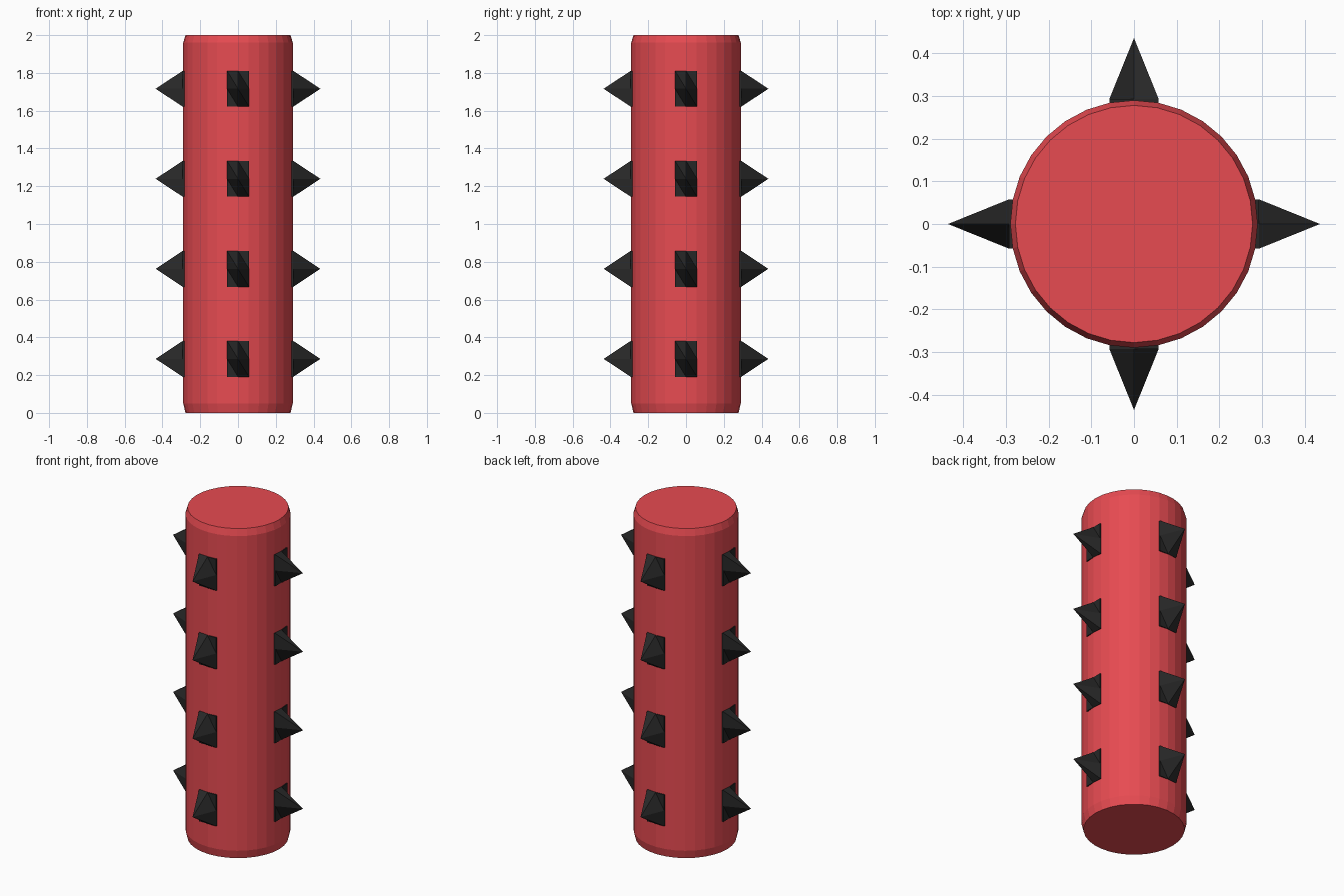
import bpy, bmesh
from math import pi
from mathutils import Matrix, Vector

if "Cube" in bpy.data.objects:
    bpy.data.objects.remove(bpy.data.objects["Cube"])


def material(name, color):
    m = bpy.data.materials.new(name)
    m.diffuse_color = (*color, 1)
    m.use_nodes = True
    m.node_tree.nodes["Principled BSDF"].inputs["Base Color"].default_value = m.diffuse_color
    return m


def finish(bm, name, mat):
    bmesh.ops.recalc_face_normals(bm, faces=bm.faces)
    mesh = bpy.data.meshes.new(name)
    bm.to_mesh(mesh)
    bm.free()
    mesh.materials.append(mat)
    obj = bpy.data.objects.new(name, mesh)
    bpy.context.collection.objects.link(obj)
    return obj


red = material("red", (0.8, 0.07, 0.083))
black = material("black", (0.02, 0.02, 0.02))

# Post: 32-sided cylinder with chamfered rims, lofted from a profile
SIDES = 32
bm = bmesh.new()
rings = []
for r, z in ((0.278, 0), (0.29, 0.05), (0.29, 1.96), (0.278, 2)):
    rings.append([bm.verts.new(Matrix.Rotation(2 * pi * i / SIDES, 3, 'Z') @ Vector((r, 0, z)))
                  for i in range(SIDES)])
for a, b in zip(rings, rings[1:]):
    for i in range(SIDES):
        j = (i + 1) % SIDES
        bm.faces.new((a[i], a[j], b[j], b[i]))
bm.faces.new(rings[0])
bm.faces.new(rings[-1])
finish(bm, "post", red)

# Spike: 2x2 grid with its middle pulled out, all cells split along one diagonal
BASE, TIP, ROOT, HW, HH = 0.2925, 0.436, 0.25, 0.058, 0.095


def add_spike(bm, angle, z):
    rot = Matrix.Rotation(angle, 3, 'Z')

    def vert(x, u, v):
        return bm.verts.new(rot @ Vector((x, u * HW, z + v * HH)))

    g = {(u, v): vert(TIP if u == v == 0 else BASE, u, v)
         for u in (-1, 0, 1) for v in (-1, 0, 1)}
    for u in (-1, 0):
        for v in (-1, 0):
            low, right = g[u, v], g[u + 1, v]
            left, high = g[u, v + 1], g[u + 1, v + 1]
            bm.faces.new((low, right, left))
            bm.faces.new((right, high, left))
    # short root sunk into the post
    rim = [(-1, -1), (0, -1), (1, -1), (1, 0), (1, 1), (0, 1), (-1, 1), (-1, 0)]
    root = [vert(ROOT, u, v) for u, v in rim]
    for i in range(8):
        j = (i + 1) % 8
        bm.faces.new((g[rim[i]], root[i], root[j], g[rim[j]]))
    bm.faces.new(root)


# Four rows of four spikes
for row in range(4):
    bm = bmesh.new()
    for k in range(4):
        add_spike(bm, k * pi / 2, 0.286 + row * 0.4767)
    finish(bm, f"spike_row_{row + 1}", black)
